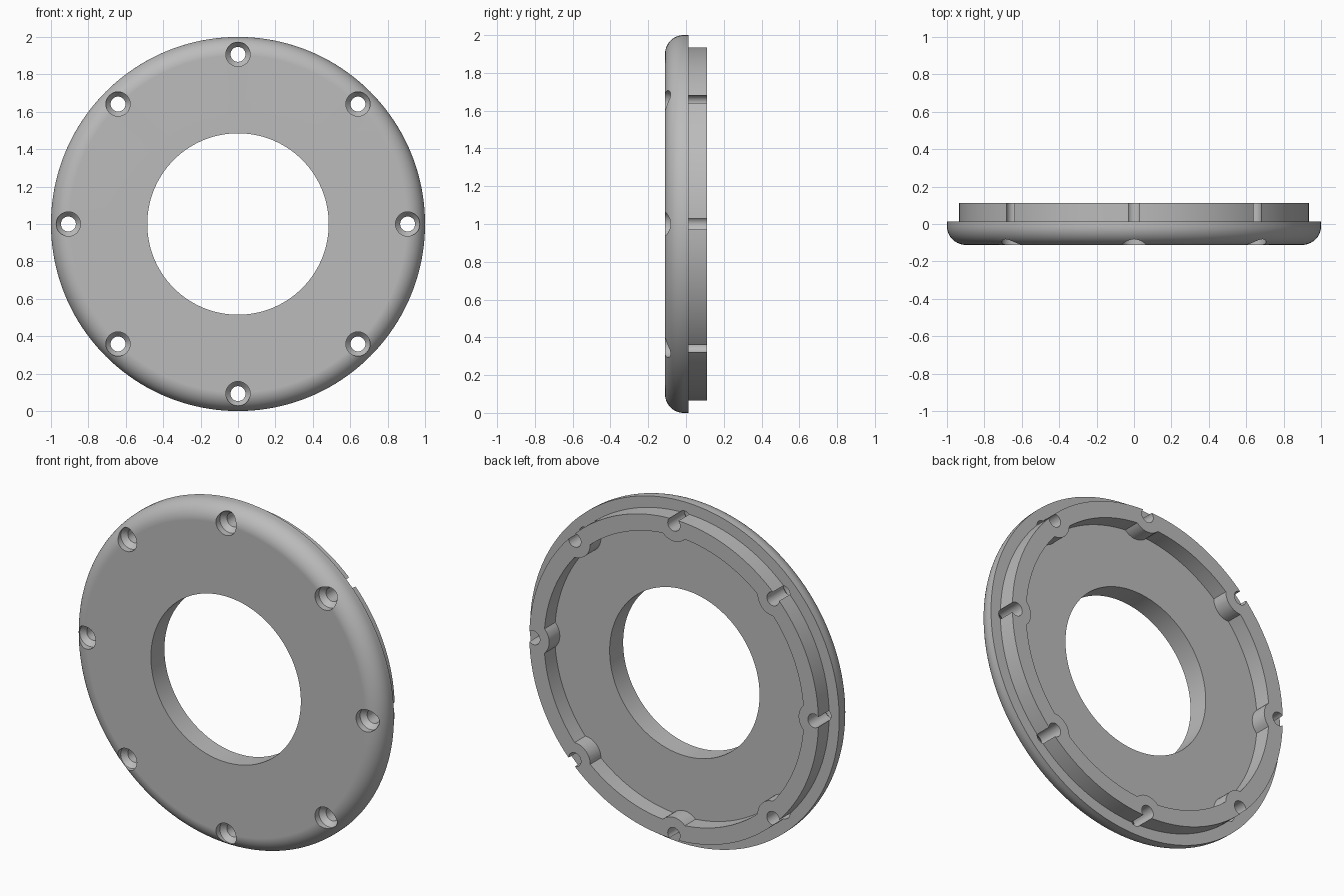
import bpy, bmesh, math
from mathutils import Matrix, Vector

cube = bpy.data.objects.get("Cube")
if cube:
    bpy.data.objects.remove(cube, do_unlink=True)

FRONT, STEP, BACK = -0.112, 0.013, 0.112   # depths along y
FILLET = 0.1
BOLT_RADIUS, BOLTS = 0.907, 8

grey = bpy.data.materials.new("plain grey")
grey.use_nodes = True
grey.diffuse_color = (0.5, 0.5, 0.5, 1)
grey.node_tree.nodes["Principled BSDF"].inputs["Base Color"].default_value = (0.5, 0.5, 0.5, 1)


def lathe(name, profile, steps, centres=((0, 0, 1),)):
    """Revolve a closed (radius, y) profile about the y direction at each centre."""
    bm = bmesh.new()
    for c in centres:
        on_axis = Vector(c)
        rings = []
        for r, y in profile:
            ring = []
            for i in range(steps):
                a = math.tau * i / steps
                ring.append(bm.verts.new(on_axis + Vector((r * math.cos(a), y, r * math.sin(a)))))
            rings.append(ring)
        for k in range(len(rings) - 1):
            a, b = rings[k], rings[k + 1]
            for i in range(steps):
                j = (i + 1) % steps
                bm.faces.new((a[i], a[j], b[j], b[i]))
        if profile[0] != profile[-1]:      # solid ends
            bm.faces.new(rings[0])
            bm.faces.new(rings[-1])
    bmesh.ops.remove_doubles(bm, verts=bm.verts, dist=1e-5)
    bmesh.ops.recalc_face_normals(bm, faces=bm.faces)
    mesh = bpy.data.meshes.new(name)
    bm.to_mesh(mesh)
    bm.free()
    mesh.materials.append(grey)
    obj = bpy.data.objects.new(name, mesh)
    bpy.context.collection.objects.link(obj)
    return obj


def cut(target, cutter):
    """Subtract the cutter from the target and discard it."""
    cutter.hide_render = True
    bpy.context.view_layer.objects.active = target
    mod = target.modifiers.new("cut", 'BOOLEAN')
    mod.operation, mod.solver, mod.object = 'DIFFERENCE', 'EXACT', cutter
    bpy.ops.object.modifier_apply(modifier=mod.name)
    bpy.data.objects.remove(cutter, do_unlink=True)


bolt_centres = []
for i in range(BOLTS):
    a = math.tau * i / BOLTS
    bolt_centres.append((BOLT_RADIUS * math.cos(a), 0, 1 + BOLT_RADIUS * math.sin(a)))

# Flange with rounded front edge, raised back rim and central bore
profile = [(0.485, FRONT)]
for i in range(13):
    a = math.pi / 2 * i / 12
    profile.append((1 - FILLET + FILLET * math.sin(a), FRONT + FILLET - FILLET * math.cos(a)))
profile += [(1, STEP), (0.935, STEP), (0.935, BACK), (0.485, BACK), (0.485, FRONT)]
flange = lathe("flange_ring", profile, 160)

# Back pocket, leaving round bosses around the bolt holes
pocket = lathe("pocket_cutter", [(0.84, STEP), (0.84, 0.2)], 160)
cut(pocket, lathe("boss_shapes", [(0.1, -0.05), (0.1, 0.3)], 40, bolt_centres))
cut(flange, pocket)

# Countersunk bolt holes, which break through the outside of the rim
hole = [(0.065, -0.2), (0.065, -0.075), (0.04, -0.045), (0.04, 0.2)]
cut(flange, lathe("bolt_hole_cutter", hole, 32, bolt_centres))

# Smooth shading with crisp edges
bpy.ops.object.select_all(action='DESELECT')
flange.select_set(True)
bpy.context.view_layer.objects.active = flange
bpy.ops.object.shade_smooth_by_angle(angle=math.radians(30))
weighted = flange.modifiers.new("even normals", 'WEIGHTED_NORMAL')
weighted.keep_sharp = True
